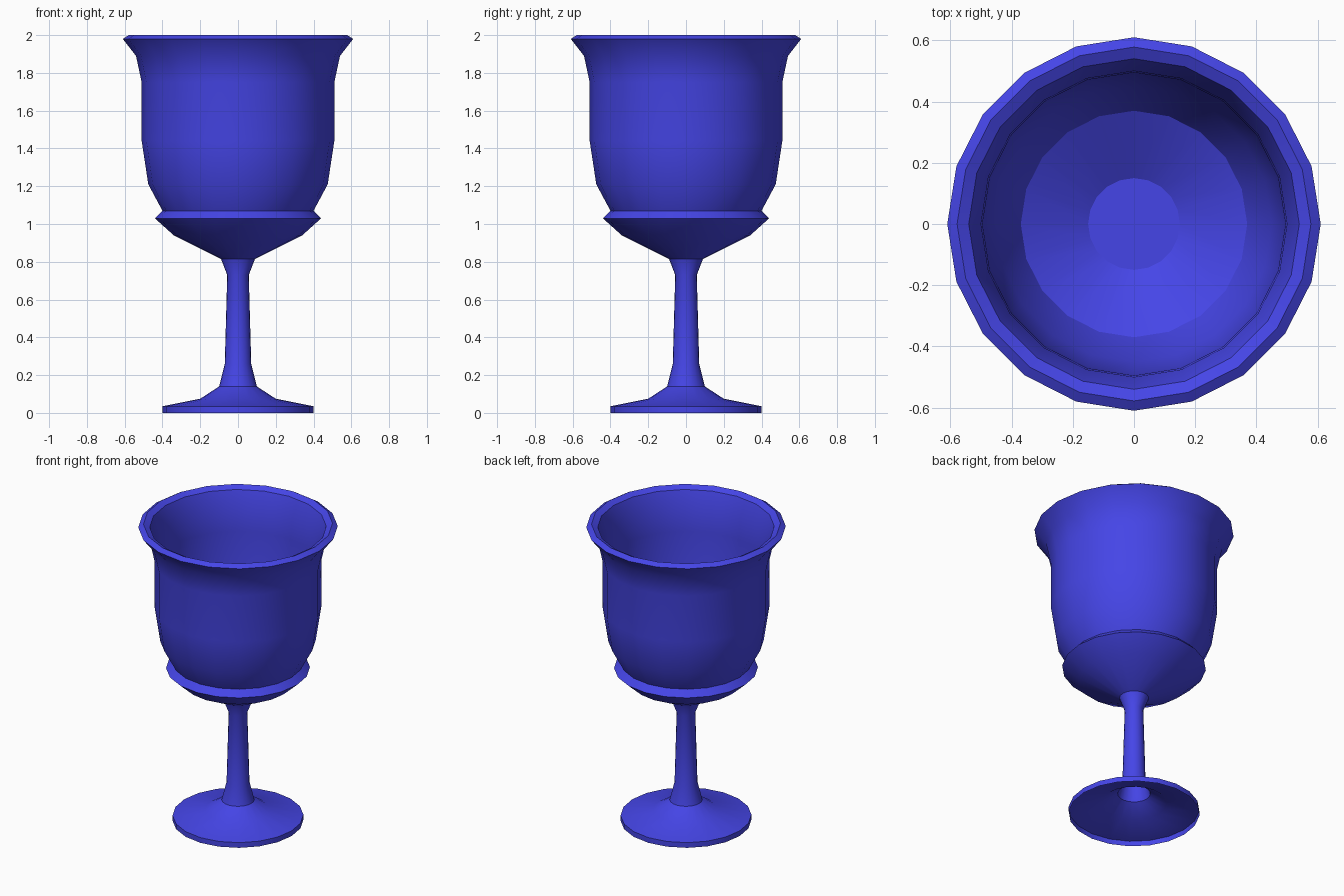
import bpy, bmesh
from math import tau, radians

if "Cube" in bpy.data.objects:
    bpy.data.objects.remove(bpy.data.objects["Cube"])

SIDES = 20

# Half profile (radius, height): open foot, stem, collar, bowl, lip, then inside of the bowl
PROFILE = [
    (0.40, 0.00), (0.40, 0.035), (0.20, 0.075), (0.10, 0.14),
    (0.07, 0.26), (0.057, 0.73), (0.09, 0.815),
    (0.34, 0.94), (0.44, 1.03), (0.40, 1.07),
    (0.475, 1.21), (0.51, 1.44), (0.51, 1.75), (0.54, 1.89), (0.61, 1.98),
    (0.578, 2.00), (0.54, 1.98),
    (0.50, 1.86), (0.495, 1.72), (0.49, 1.45), (0.45, 1.22), (0.37, 1.06),
    (0.15, 0.93), (0.0, 0.93),
]

# Coloured material
blue = bpy.data.materials.new("blue")
blue.diffuse_color = (0.06, 0.06, 0.8, 1)
blue.use_nodes = True
blue.node_tree.nodes["Principled BSDF"].inputs["Base Color"].default_value = blue.diffuse_color


def lathe(name, profile):
    """Turn a half profile around the z axis."""
    bm = bmesh.new()
    pts = [bm.verts.new((r, 0, z)) for r, z in profile]
    edges = [bm.edges.new(pair) for pair in zip(pts, pts[1:])]
    bmesh.ops.spin(bm, geom=pts + edges, cent=(0, 0, 0), axis=(0, 0, 1),
                   angle=tau, steps=SIDES, use_duplicate=False)
    bmesh.ops.remove_doubles(bm, verts=bm.verts, dist=0.0005)
    bmesh.ops.recalc_face_normals(bm, faces=bm.faces)
    # Outside of the stem must face outwards
    bm.faces.ensure_lookup_table()
    lip = max(bm.faces, key=lambda f: f.calc_center_median().z)
    if lip.normal.z < 0:
        bmesh.ops.reverse_faces(bm, faces=bm.faces)
    mesh = bpy.data.meshes.new(name)
    bm.to_mesh(mesh)
    bm.free()
    mesh.materials.append(blue)
    obj = bpy.data.objects.new(name, mesh)
    bpy.context.collection.objects.link(obj)
    return obj


# Goblet
goblet = lathe("goblet", PROFILE)
bpy.context.view_layer.objects.active = goblet
goblet.select_set(True)
bpy.ops.object.shade_smooth_by_angle(angle=radians(30))
